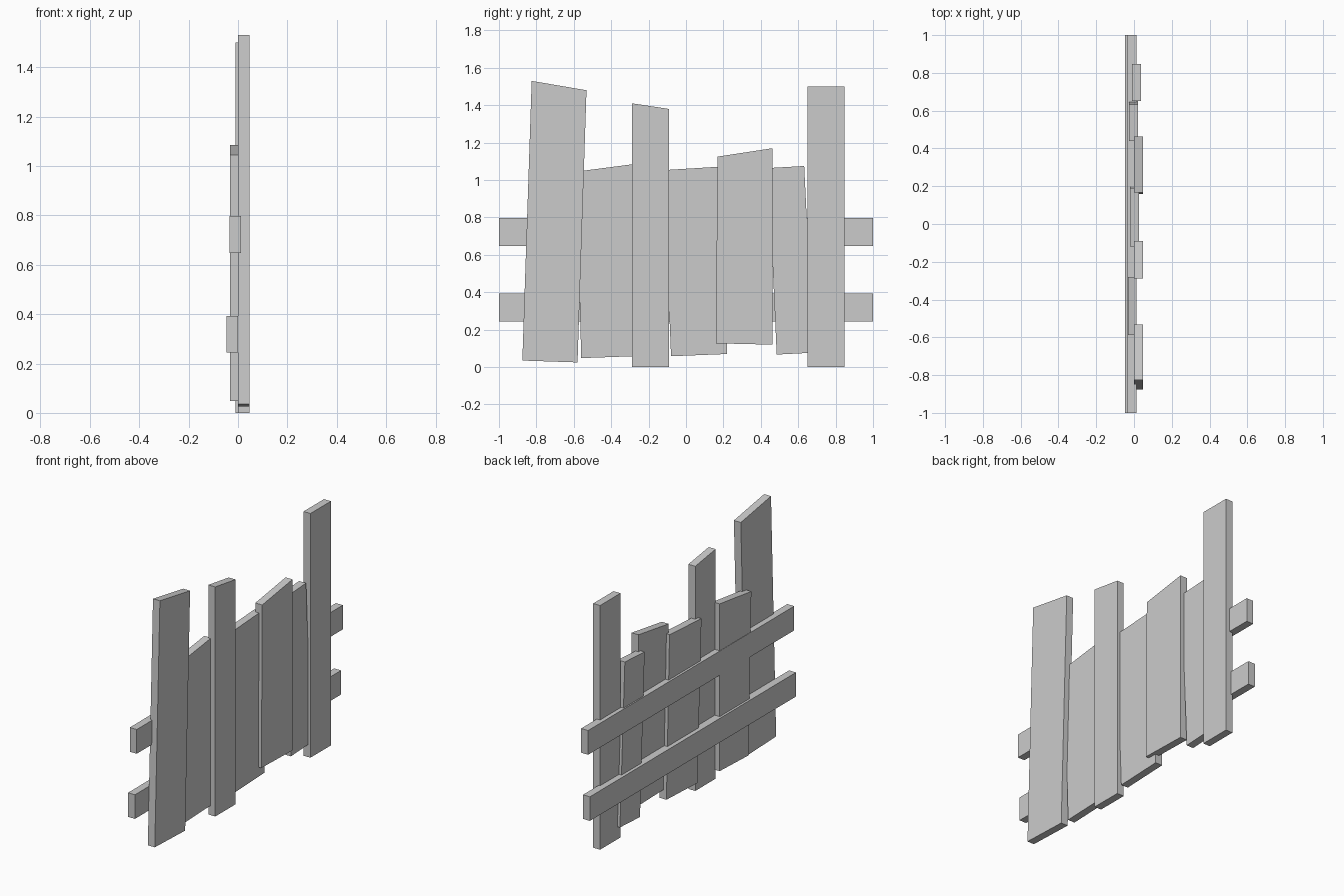
import bpy
import bmesh

cube = bpy.data.objects.get("Cube")
if cube:
    bpy.data.objects.remove(cube, do_unlink=True)

# One plain grey for the whole fence
grey = bpy.data.materials.new("plain_grey")
grey.use_nodes = True
colour = (0.6, 0.6, 0.6, 1.0)
grey.diffuse_color = colour
grey.node_tree.nodes["Principled BSDF"].inputs["Base Color"].default_value = colour

THICK = 0.047


def board(name, back, outline):
    """Extrude a (y, z) outline along x from its back face."""
    bm = bmesh.new()
    face = bm.faces.new([bm.verts.new((back, y, z)) for y, z in outline])
    grown = bmesh.ops.extrude_face_region(bm, geom=[face])["geom"]
    moved = [v for v in grown if isinstance(v, bmesh.types.BMVert)]
    bmesh.ops.translate(bm, verts=moved, vec=(THICK, 0, 0))
    bmesh.ops.recalc_face_normals(bm, faces=bm.faces)
    mesh = bpy.data.meshes.new(name)
    bm.to_mesh(mesh)
    bm.free()
    mesh.materials.append(grey)
    obj = bpy.data.objects.new(name, mesh)
    bpy.context.collection.objects.link(obj)
    return obj


def rectangle(y0, y1, z0, z1):
    return [(y0, z0), (y1, z0), (y1, z1), (y0, z1)]


# Horizontal rails behind the planks
board("lower_rail", -0.047, rectangle(-1, 1, 0.245, 0.393))
board("upper_rail", -0.035, rectangle(-1, 1, 0.648, 0.797))

# Upright posts and crooked planks, from front to back
board("front_wide_plank", 0.0,
      [(-0.875, 0.035), (-0.58, 0.025), (-0.532, 1.48), (-0.825, 1.53)])
board("front_short_plank", -0.033,
      [(-0.56, 0.048), (-0.28, 0.058), (-0.28, 1.085), (-0.587, 1.045)])
board("middle_post", 0.0,
      [(-0.288, 0.0), (-0.09, 0.0), (-0.09, 1.38), (-0.288, 1.41)])
board("middle_short_plank", -0.021,
      [(-0.08, 0.058), (0.22, 0.07), (0.19, 1.072), (-0.12, 1.053)])
board("back_wide_plank", 0.0,
      [(0.16, 0.127), (0.462, 0.12), (0.462, 1.17), (0.168, 1.125)])
board("back_narrow_plank", -0.027,
      [(0.485, 0.067), (0.68, 0.077), (0.632, 1.075), (0.44, 1.064)])
board("back_post", -0.01, rectangle(0.65, 0.848, 0.0, 1.5))
